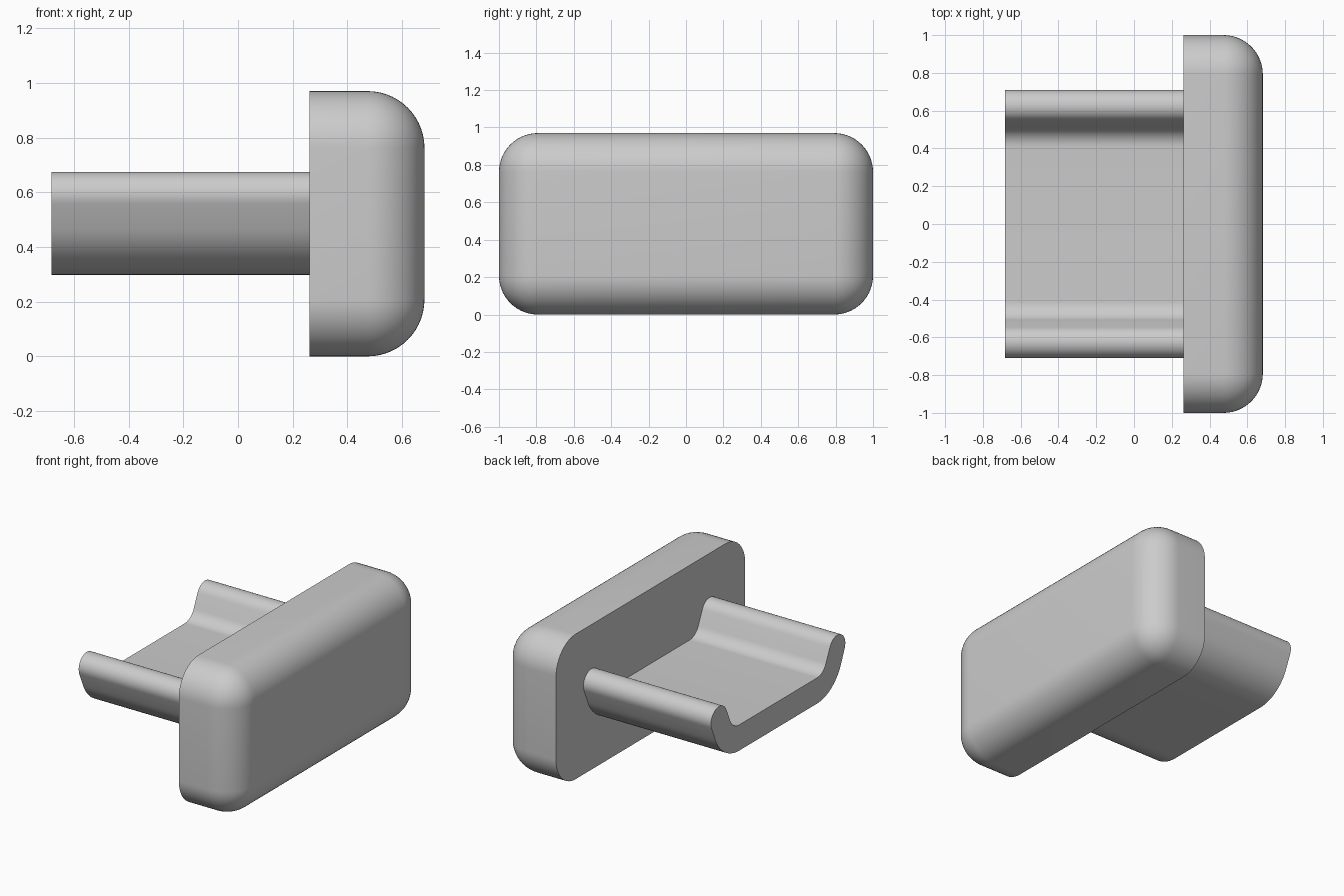
import bpy, bmesh
from math import sin, cos, radians
from mathutils import Matrix

cube = bpy.data.objects.get("Cube")
if cube:
    bpy.data.objects.remove(cube, do_unlink=True)

grey = bpy.data.materials.new("plain grey")
grey.use_nodes = True
colour = (0.6, 0.6, 0.6, 1)
grey.diffuse_color = colour
grey.node_tree.nodes["Principled BSDF"].inputs["Base Color"].default_value = colour


def finish(name, bm):
    bmesh.ops.recalc_face_normals(bm, faces=bm.faces)
    mesh = bpy.data.meshes.new(name)
    bm.to_mesh(mesh)
    bm.free()
    mesh.materials.append(grey)
    obj = bpy.data.objects.new(name, mesh)
    bpy.context.collection.objects.link(obj)
    bpy.ops.object.select_all(action='DESELECT')
    obj.select_set(True)
    bpy.context.view_layer.objects.active = obj
    bpy.ops.object.shade_smooth_by_angle(angle=radians(30))


def arc(cy, cz, r, start, end, steps=16):
    """Points on a circle in the YZ plane, angles in degrees."""
    angles = [radians(start + (end - start) * i / steps) for i in range(steps + 1)]
    return [(cy + r * cos(a), cz + r * sin(a)) for a in angles]


# Thick block: every edge rounded except those around the flat inner face
BACK, FRONT, HEIGHT, ROUND = 0.262, 0.682, 0.97, 0.208
bm = bmesh.new()
bmesh.ops.create_cube(bm, size=1, matrix=Matrix.Translation(
    ((BACK + FRONT) / 2, 0, HEIGHT / 2)) @ Matrix.Diagonal((FRONT - BACK, 2, HEIGHT, 1)))
rounded = [e for e in bm.edges if max(v.co.x for v in e.verts) > BACK + 0.01]
bmesh.ops.bevel(bm, geom=rounded, offset=ROUND, segments=14, profile=0.5,
                affect='EDGES', clamp_overlap=True)
finish("rounded_block", bm)

# Tray: constant-thickness channel with flared walls and round lips
LEAN = 22
half = (arc(0.41, 0.575, 0.277, -90, -LEAN)            # outer bend
        + arc(0.625, 0.59, 0.085, -LEAN, 180 - LEAN)   # round lip
        + arc(0.41, 0.575, 0.105, -LEAN, -90))         # inner bend
profile = half + [(-y, z) for y, z in reversed(half)]
bm = bmesh.new()
end = bm.faces.new([bm.verts.new((-0.682, y, z)) for y, z in profile])
out = bmesh.ops.extrude_face_region(bm, geom=[end], use_keep_orig=True)
moved = [g for g in out["geom"] if isinstance(g, bmesh.types.BMVert)]
bmesh.ops.translate(bm, verts=moved, vec=(BACK + 0.682, 0, 0))
finish("channel_tray", bm)
